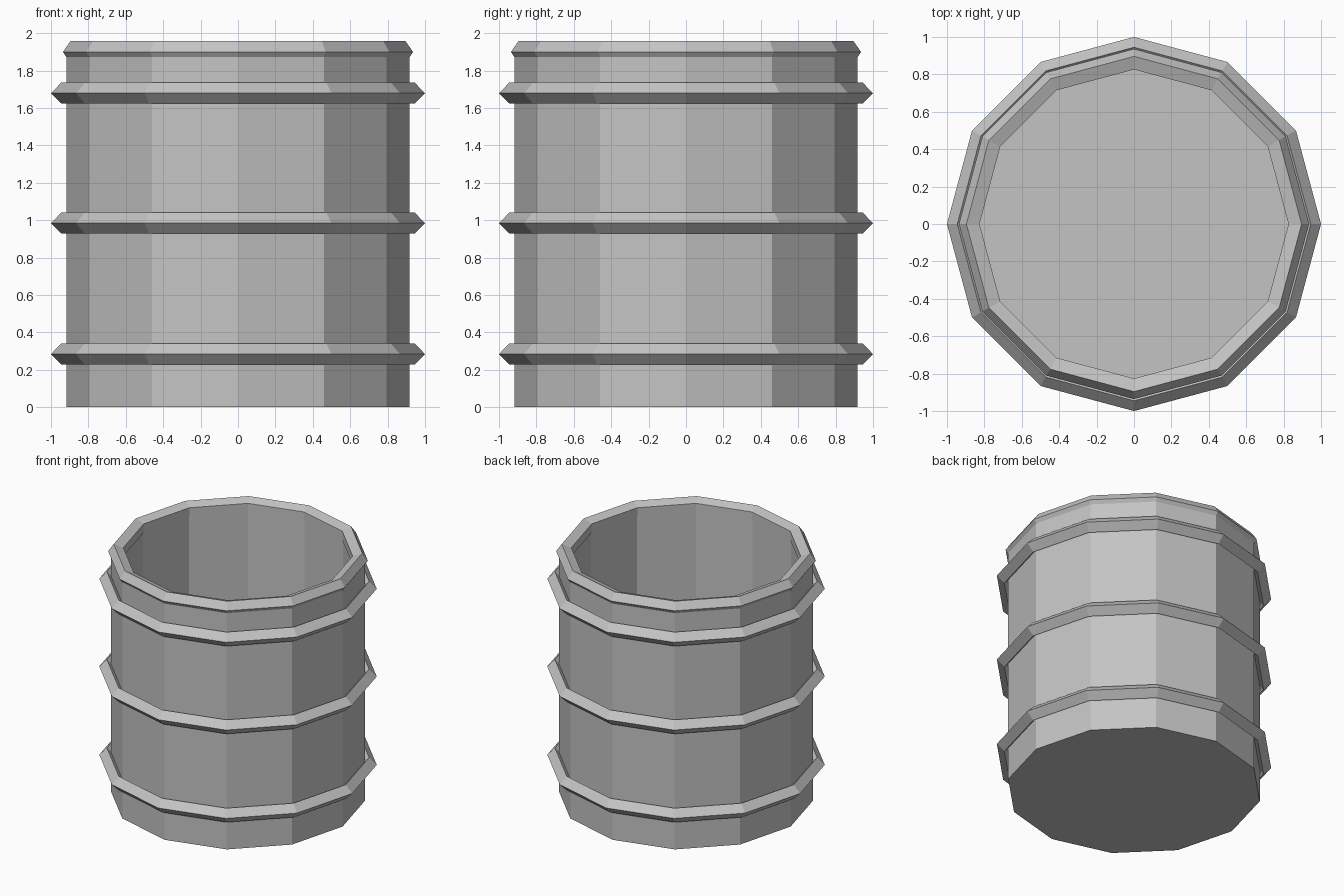
import bpy, bmesh, math

SIDES = 12

cube = bpy.data.objects.get("Cube")
if cube:
    bpy.data.objects.remove(cube, do_unlink=True)

grey = bpy.data.materials.new("grey_metal")
grey.use_nodes = True
colour = (0.55, 0.55, 0.55, 1)
grey.diffuse_color = colour
grey.node_tree.nodes["Principled BSDF"].inputs["Base Color"].default_value = colour


def lathe(name, profile, closed):
    """Turn a (radius, height) profile about z; open profiles get end caps."""
    bm = bmesh.new()
    rings = []
    for r, z in profile:
        rings.append([bm.verts.new((r * math.cos(a), r * math.sin(a), z))
                      for a in (math.tau * i / SIDES for i in range(SIDES))])
    pairs = list(zip(rings, rings[1:]))
    if closed:
        pairs.append((rings[-1], rings[0]))
    else:
        bm.faces.new(rings[0])
        bm.faces.new(rings[-1])
    for low, high in pairs:
        for i in range(SIDES):
            j = (i + 1) % SIDES
            bm.faces.new((low[i], low[j], high[j], high[i]))
    bmesh.ops.recalc_face_normals(bm, faces=bm.faces)
    mesh = bpy.data.meshes.new(name)
    bm.to_mesh(mesh)
    bm.free()
    mesh.materials.append(grey)
    obj = bpy.data.objects.new(name, mesh)
    bpy.context.collection.objects.link(obj)
    return obj


# Open-topped body with a thick wall and floor
lathe("barrel_body", [(0.917, 0), (0.917, 1.89), (0.832, 1.89), (0.832, 0.09)], False)

# Rolled lip on the top edge
lathe("top_rim", [(0.936, 1.899), (0.896, 1.957), (0.826, 1.932),
                  (0.826, 1.865), (0.913, 1.866)], True)

# Diamond-section hoops
for name, z in (("lower_hoop", 0.284), ("middle_hoop", 0.984), ("upper_hoop", 1.679)):
    h = 0.056
    lathe(name, [(1.0, z), (0.945, z + h), (0.89, z), (0.945, z - h)], True)
